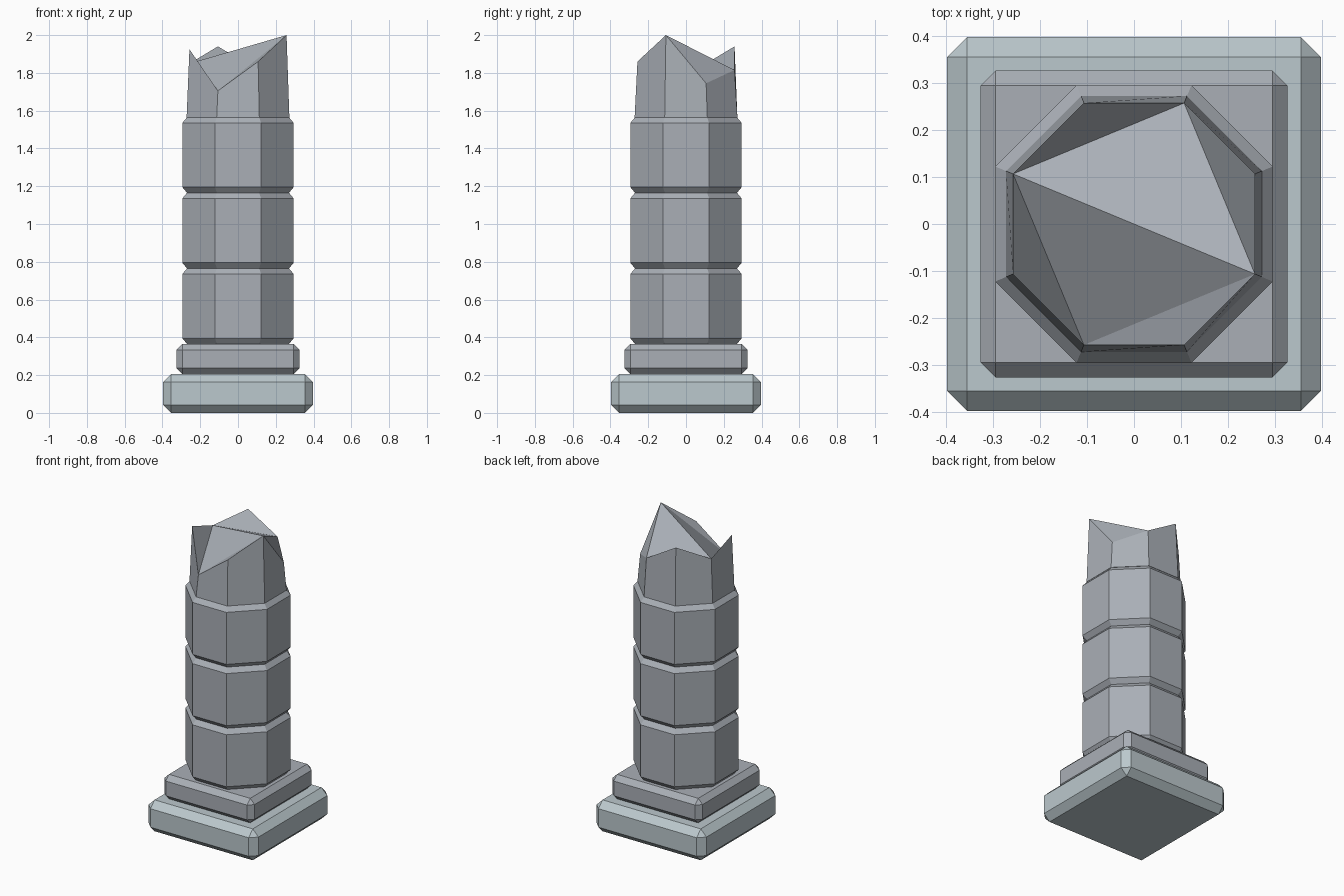
import bpy, bmesh, math

if "Cube" in bpy.data.objects:
    bpy.data.objects.remove(bpy.data.objects["Cube"])


def material(name, rgb):
    m = bpy.data.materials.new(name)
    m.diffuse_color = (*rgb, 1)
    m.use_nodes = True
    m.node_tree.nodes["Principled BSDF"].inputs["Base Color"].default_value = m.diffuse_color
    return m


pale_stone = material("pale_stone", (0.50, 0.58, 0.61))
grey_stone = material("grey_stone", (0.40, 0.43, 0.47))


def finish(name, bm, mat):
    bmesh.ops.recalc_face_normals(bm, faces=bm.faces[:])
    mesh = bpy.data.meshes.new(name)
    bm.to_mesh(mesh)
    bm.free()
    mesh.materials.append(mat)
    ob = bpy.data.objects.new(name, mesh)
    bpy.context.collection.objects.link(ob)
    return ob


def slab(name, half, z0, z1, bevel, mat):
    """Square block with every edge chamfered."""
    bm = bmesh.new()
    bmesh.ops.create_cube(bm, size=1)
    for v in bm.verts:
        v.co = (v.co.x * 2 * half, v.co.y * 2 * half, (z0 + z1) / 2 + v.co.z * (z1 - z0))
    bmesh.ops.bevel(bm, geom=bm.edges[:], offset=bevel, segments=1,
                    profile=0.5, affect='EDGES')
    return finish(name, bm, mat)


def octagon(bm, apothem, heights):
    """Ring of 8 verts, flat sides facing the axes, starting at the +x side."""
    r = apothem / math.cos(math.pi / 8)
    return [bm.verts.new((r * math.cos(math.radians(22.5 + 45 * i)),
                          r * math.sin(math.radians(22.5 + 45 * i)), heights[i]))
            for i in range(8)]


def bridge(bm, a, b):
    for i in range(8):
        j = (i + 1) % 8
        bm.faces.new((a[i], a[j], b[j], b[i]))


# Square base
slab("plinth", 0.397, 0.0, 0.205, 0.042, pale_stone)
slab("upper_plinth", 0.326, 0.205, 0.365, 0.032, grey_stone)

# Three chamfered shaft drums
for n in range(3):
    z = 0.365 + 0.4 * n
    bm = bmesh.new()
    rings = [octagon(bm, a, [z + dz] * 8)
             for a, dz in ((0.27, 0), (0.295, 0.03), (0.295, 0.37), (0.27, 0.4))]
    for lower, upper in zip(rings, rings[1:]):
        bridge(bm, lower, upper)
    bm.faces.new(rings[0])
    bm.faces.new(rings[-1])
    finish(f"shaft_drum_{n + 1}", bm, grey_stone)

# Broken top: tapered stub with a jagged rim
bm = bmesh.new()
base = octagon(bm, 0.272, [1.565] * 8)
rim = octagon(bm, 0.257, [1.745, 1.815, 1.94, 1.85, 1.925, 1.705, 1.86, 2.0])
bridge(bm, base, rim)
bm.faces.new(base)
for i in (0, 2, 4, 6):
    bm.faces.new((rim[i - 1], rim[i], rim[i + 1]))
bm.faces.new((rim[7], rim[1], rim[3]))
bm.faces.new((rim[7], rim[3], rim[5]))
finish("broken_top", bm, grey_stone)
